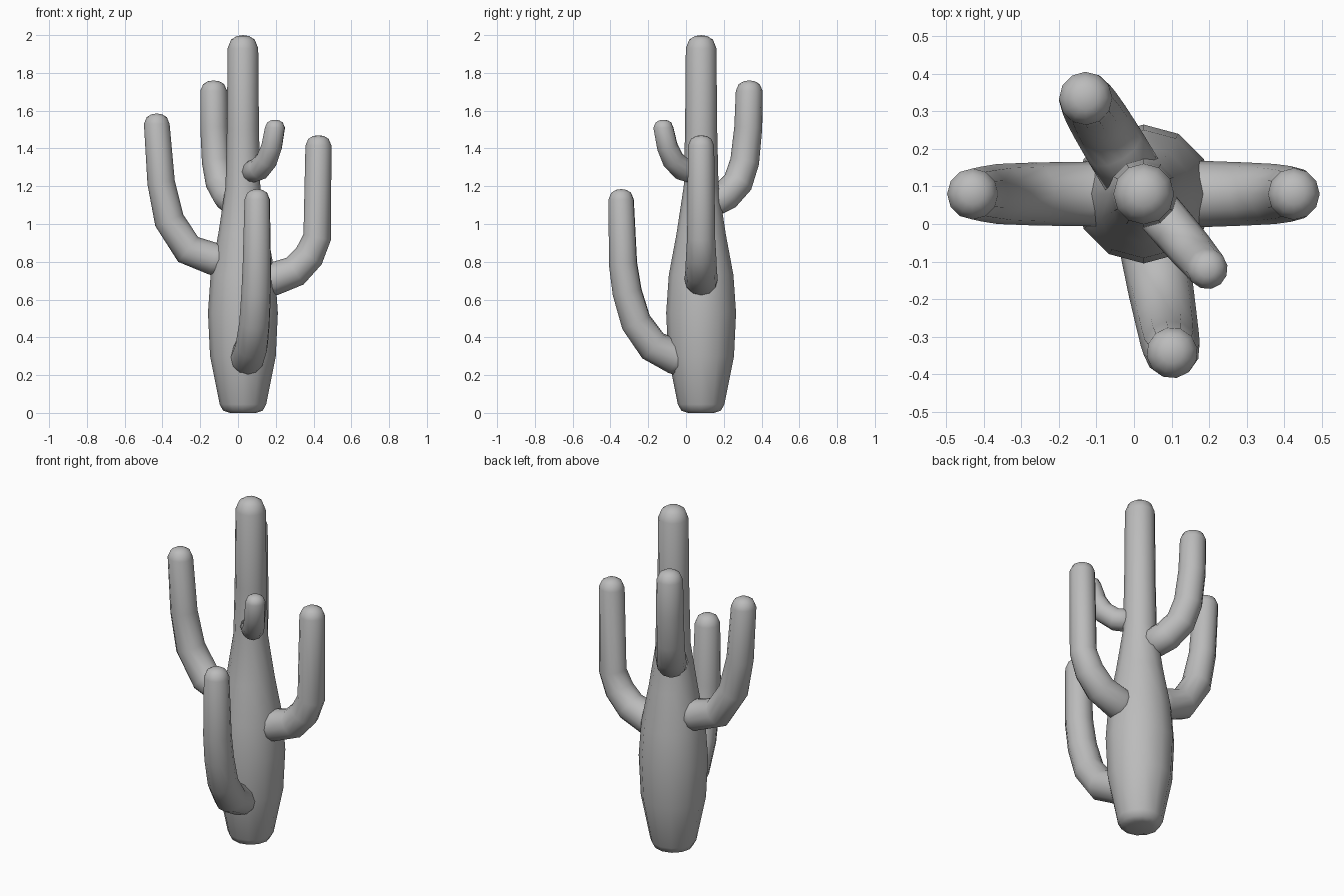
import bpy, bmesh, math
from mathutils import Vector

if "Cube" in bpy.data.objects:
    bpy.data.objects.remove(bpy.data.objects["Cube"], do_unlink=True)

SIDES = 12
AXIS = Vector((0.026, 0.08, 0))   # trunk centre line
UP = Vector((0, 0, 1))

skin = bpy.data.materials.new("grey_skin")
skin.use_nodes = True
skin.diffuse_color = (0.5, 0.5, 0.5, 1)
skin.node_tree.nodes["Principled BSDF"].inputs["Base Color"].default_value = (0.5, 0.5, 0.5, 1)


def rounded_tube(name, heading, stations, cap):
    """Sweep rings through (reach, height, radius) stations in a vertical plane,
    then close the upper end with a shallow dome of the given height."""
    out = Vector((heading[0], heading[1], 0)).normalized()
    side = out.cross(UP)
    points = [AXIS + out * reach + UP * z for reach, z, r in stations]
    radii = [r for reach, z, r in stations]
    tangents = []
    for i in range(len(points)):
        before = points[i] - points[max(i - 1, 0)]
        after = points[min(i + 1, len(points) - 1)] - points[i]
        tangents.append((before.normalized() + after.normalized()).normalized())
    tangents[-1] = UP

    # Dome rings
    end, end_radius = points[-1], radii[-1]
    for rise, shrink in ((0.65, 0.78), (0.92, 0.42)):
        points.append(end + UP * cap * rise)
        radii.append(end_radius * shrink)
        tangents.append(UP)

    bm = bmesh.new()
    rings = []
    for point, radius, tangent in zip(points, radii, tangents):
        normal = side.cross(tangent)
        ring = []
        for k in range(SIDES):
            a = math.tau * k / SIDES
            ring.append(bm.verts.new(point + (side * math.cos(a) + normal * math.sin(a)) * radius))
        rings.append(ring)
    for low, high in zip(rings, rings[1:]):
        for k in range(SIDES):
            n = (k + 1) % SIDES
            bm.faces.new((low[k], low[n], high[n], high[k]))
    bm.faces.new(rings[0])
    apex = bm.verts.new(end + UP * cap)
    for k in range(SIDES):
        bm.faces.new((rings[-1][k], rings[-1][(k + 1) % SIDES], apex))
    bmesh.ops.recalc_face_normals(bm, faces=bm.faces)
    for face in bm.faces:
        face.smooth = True
    mesh = bpy.data.meshes.new(name)
    bm.to_mesh(mesh)
    bm.free()
    mesh.materials.append(skin)
    obj = bpy.data.objects.new(name, mesh)
    bpy.context.collection.objects.link(obj)
    return obj


# Trunk, bulging low down and tapering to a column
rounded_tube("trunk", (1, 0), [
    (0, 0, 0.07), (0, 0.012, 0.105), (0, 0.045, 0.123), (0, 0.3, 0.174),
    (0, 0.53, 0.185), (0, 0.73, 0.171), (0, 0.95, 0.13), (0, 1.2, 0.092),
    (0, 1.5, 0.085), (0, 1.93, 0.081)], 0.07)

# Arms, each bending outward and then up
rounded_tube("right_arm", (-1, 0), [
    (0.04, 0.79, 0.086), (0.155, 0.815, 0.086), (0.29, 0.865, 0.084),
    (0.39, 1.02, 0.08), (0.433, 1.22, 0.073), (0.456, 1.53, 0.068)], 0.055)
rounded_tube("left_arm", (1, 0), [
    (0.03, 0.69, 0.088), (0.165, 0.71, 0.088), (0.275, 0.75, 0.084),
    (0.35, 0.83, 0.08), (0.393, 0.93, 0.074), (0.4, 1.415, 0.069)], 0.055)
rounded_tube("front_arm", (0.075, -0.42), [
    (0.06, 0.27, 0.09), (0.142, 0.295, 0.09), (0.26, 0.355, 0.087),
    (0.35, 0.48, 0.082), (0.398, 0.64, 0.079), (0.42, 0.79, 0.076),
    (0.43, 1.13, 0.068)], 0.055)
rounded_tube("back_arm", (-0.155, 0.255), [
    (0.03, 1.1, 0.082), (0.152, 1.15, 0.082), (0.228, 1.22, 0.08),
    (0.27, 1.33, 0.077), (0.292, 1.51, 0.074), (0.298, 1.705, 0.071)], 0.055)
rounded_tube("small_arm", (0.17, -0.2), [
    (0.03, 1.27, 0.062), (0.13, 1.29, 0.061), (0.195, 1.34, 0.059),
    (0.235, 1.41, 0.056), (0.262, 1.51, 0.054)], 0.042)
